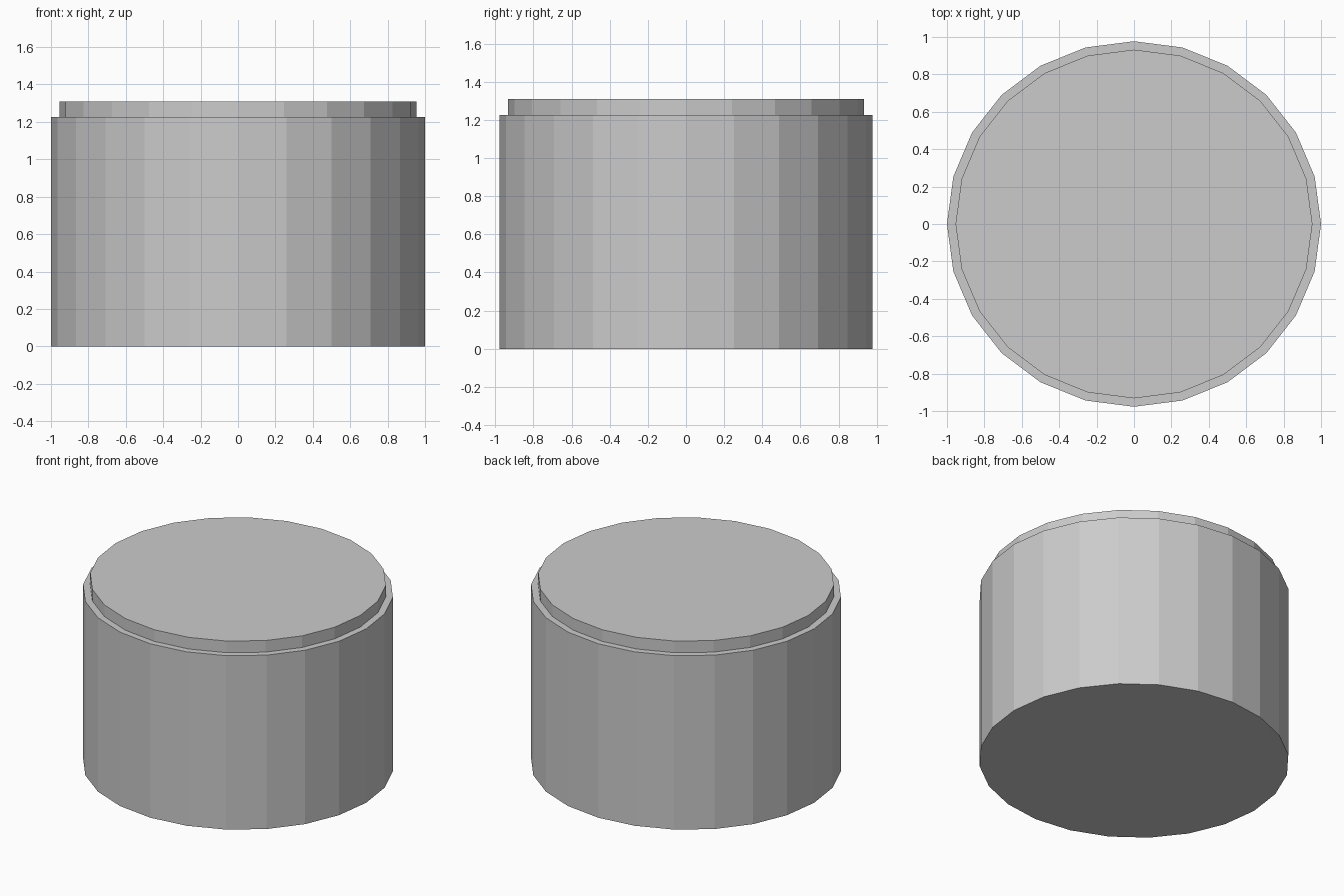
import bpy, bmesh
from math import cos, sin, pi

if "Cube" in bpy.data.objects:
    bpy.data.objects.remove(bpy.data.objects["Cube"])

SIDES = 24
SQUASH = 0.977          # depth relative to width

# Stepped profile: (radius, height)
PROFILE = [(1.0, 0.0), (1.0, 1.226), (0.954, 1.226), (0.954, 1.308)]

bm = bmesh.new()
rings = []
for r, z in PROFILE:
    rings.append([bm.verts.new((r * cos(2 * pi * i / SIDES),
                                r * SQUASH * sin(2 * pi * i / SIDES), z))
                  for i in range(SIDES)])

# Outer wall, ledge and raised rim
for low, high in zip(rings, rings[1:]):
    for i in range(SIDES):
        j = (i + 1) % SIDES
        bm.faces.new((low[i], low[j], high[j], high[i]))

# Bottom and top caps
bm.faces.new(rings[0][::-1])
bm.faces.new(rings[-1])
bmesh.ops.recalc_face_normals(bm, faces=bm.faces)

mesh = bpy.data.meshes.new("stepped_drum")
bm.to_mesh(mesh)
bm.free()
drum = bpy.data.objects.new("stepped_drum", mesh)
bpy.context.collection.objects.link(drum)
